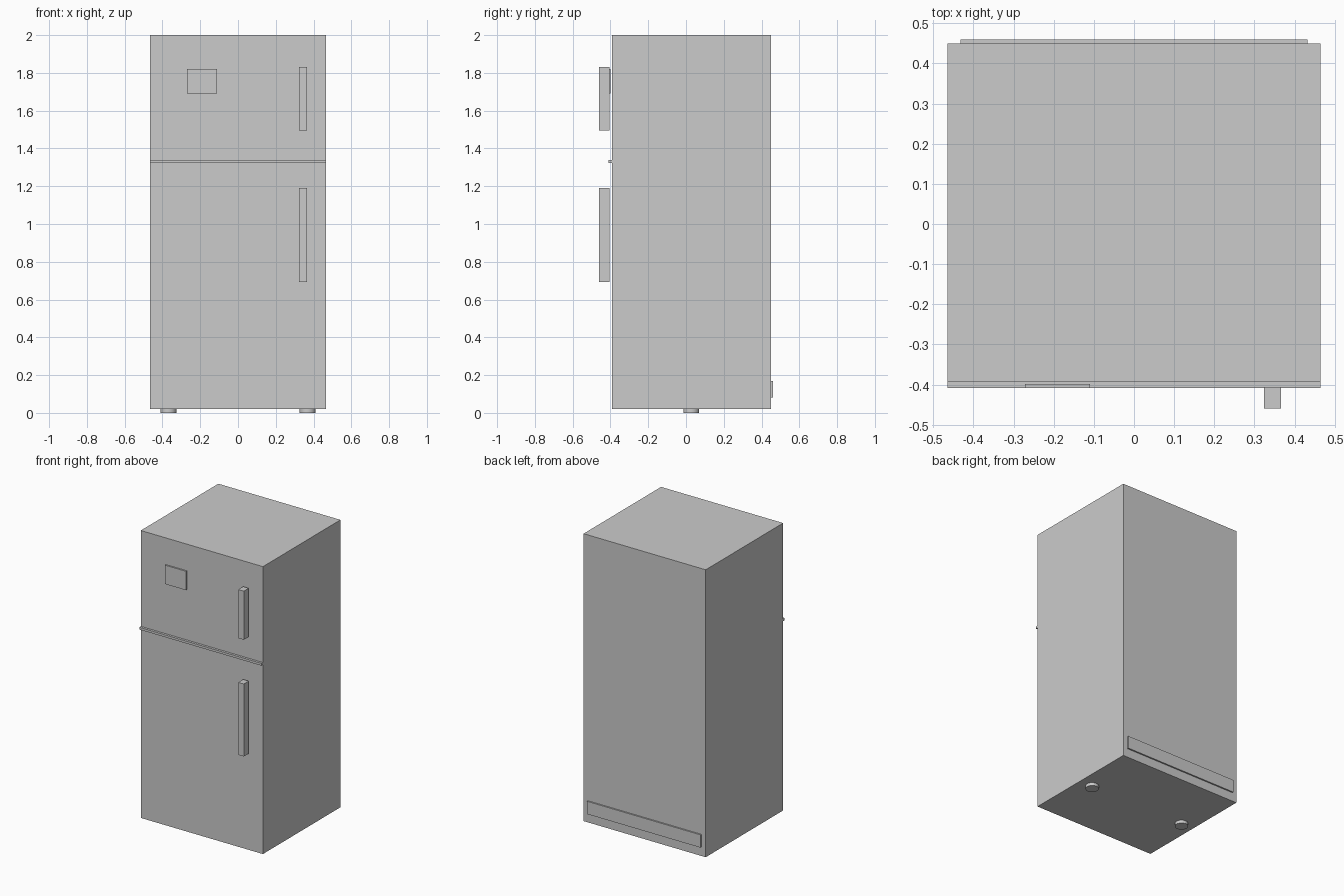
import bpy

if "Cube" in bpy.data.objects:
    bpy.data.objects.remove(bpy.data.objects["Cube"])


def box(name, x, y, z):
    """Box from (min, max) ranges on each axis."""
    bpy.ops.mesh.primitive_cube_add(size=1, location=[sum(r) / 2 for r in (x, y, z)])
    ob = bpy.context.object
    ob.name = name
    ob.scale = [r[1] - r[0] for r in (x, y, z)]
    bpy.ops.object.transform_apply(location=False, rotation=False, scale=True)
    return ob


W = 0.465
FRONT, BACK = -0.393, 0.45

# Cabinet and the strip between freezer and fridge doors
box("cabinet", (-W, W), (FRONT, BACK), (0.021, 2.0))
box("door_divider", (-W, W), (-0.409, FRONT), (1.324, 1.34))

# Door handles
for name, z in (("freezer_handle", (1.495, 1.83)), ("fridge_handle", (0.692, 1.191))):
    box(name, (0.324, 0.366), (-0.46, -0.406), z)

# Control panel on the freezer door
box("control_panel", (-0.271, -0.11), (-0.409, -0.399), (1.69, 1.82))

# Rear vent cover
box("rear_vent", (-0.432, 0.432), (BACK, 0.46), (0.082, 0.17))

# Round feet
for side, x in (("left", -0.368), ("right", 0.368)):
    bpy.ops.mesh.primitive_cylinder_add(vertices=32, radius=0.042, depth=0.021,
                                        location=(x, 0.028, 0.0105))
    bpy.context.object.name = side + "_foot"
    bpy.ops.object.shade_smooth_by_angle()
